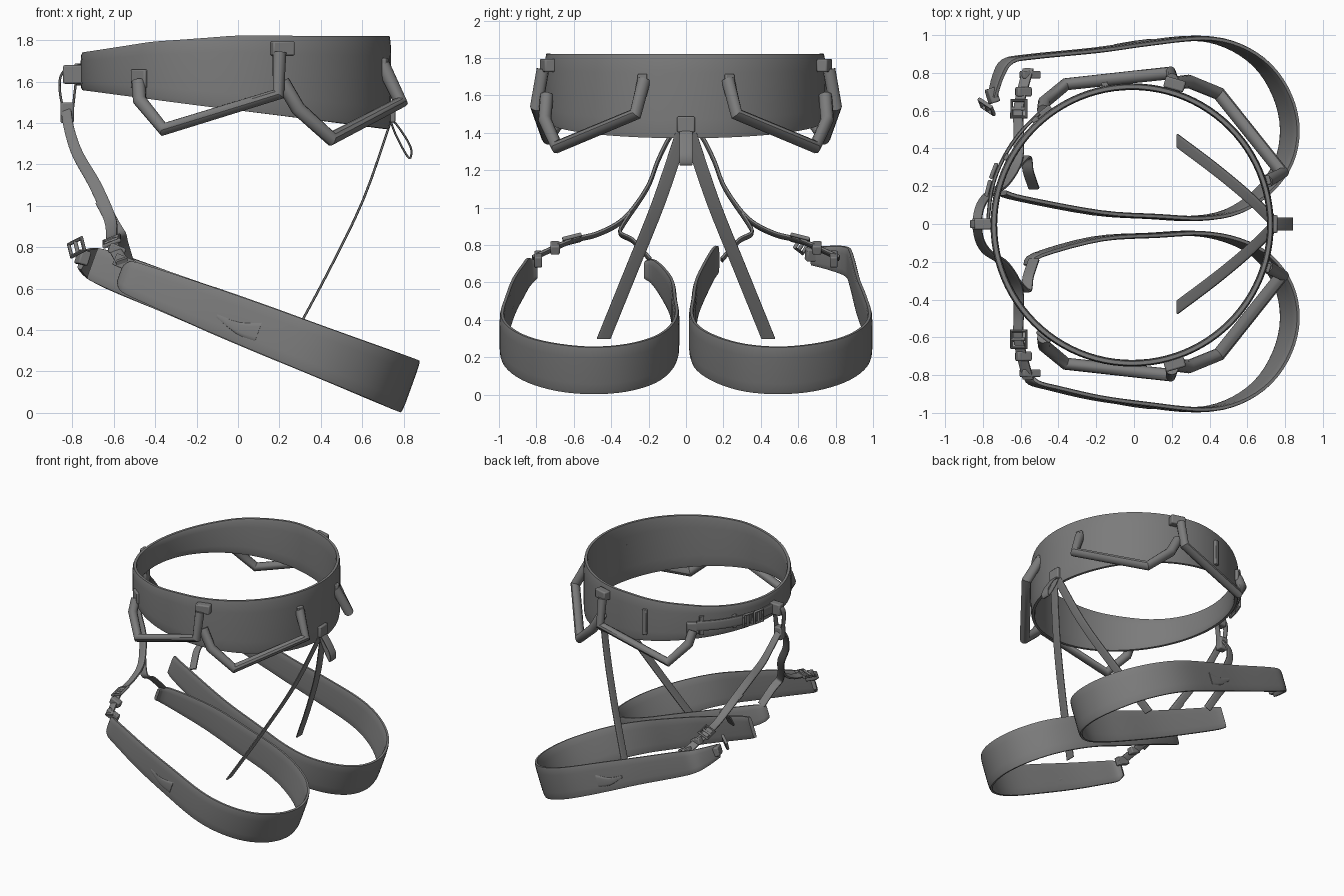
import bpy, bmesh, math
from mathutils import Vector, Matrix

if "Cube" in bpy.data.objects:
    bpy.data.objects.remove(bpy.data.objects["Cube"])

DARK = bpy.data.materials.new("dark_webbing")
DARK.diffuse_color = (.2, .2, .2, 1)
DARK.use_nodes = True
DARK.node_tree.nodes["Principled BSDF"].inputs["Base Color"].default_value = DARK.diffuse_color


def finish(ob):
    bpy.ops.object.select_all(action='DESELECT')
    bpy.context.view_layer.objects.active = ob
    ob.select_set(True)
    ob.data.materials.clear()
    ob.data.materials.append(DARK)
    bpy.ops.object.shade_smooth_by_angle(angle=math.radians(40))
    return ob


def spline(pts, closed, n):
    """Catmull-Rom through points of any dimension"""
    out, m = [], len(pts)
    for i in range(m if closed else m - 1):
        if closed:
            a, b, c, d = (pts[(i + k) % m] for k in (-1, 0, 1, 2))
        else:
            a, b, c, d = (pts[min(max(i + k, 0), m - 1)] for k in (-1, 0, 1, 2))
        for j in range(n):
            t = j / n
            out.append(0.5 * (2 * b + (c - a) * t + (2 * a - 5 * b + 4 * c - d) * t * t
                              + (3 * b - a - 3 * c + d) * t ** 3))
    return out if closed else out + [pts[-1]]


def ribbon(name, pts, thick, wdir, closed=False, n=6, sides=12):
    """Webbing swept along (x, y, z, width) points, wide along wdir"""
    path = spline([Vector(p) for p in pts], closed, n)
    w = Vector(wdir).normalized()
    bm, rings, m = bmesh.new(), [], len(path)
    for i, p in enumerate(path):
        nxt = path[(i + 1) % m] if closed else path[min(i + 1, m - 1)]
        prv = path[i - 1] if closed else path[max(i - 1, 0)]
        nrm = (nxt - prv).to_3d().cross(w).normalized()
        ring = []
        for k in range(sides):
            a = 2 * math.pi * (k + 0.5) / sides
            u, v = (math.copysign(abs(f) ** 0.45, f) for f in (math.cos(a), math.sin(a)))
            ring.append(bm.verts.new(p.to_3d() + w * u * p[3] / 2 + nrm * v * thick / 2))
        rings.append(ring)
    for i in range(m if closed else m - 1):
        r, q = rings[i], rings[(i + 1) % m]
        for k in range(sides):
            bm.faces.new((r[k], r[(k + 1) % sides], q[(k + 1) % sides], q[k]))
    if not closed:
        bm.faces.new(rings[0])
        bm.faces.new(rings[-1])
    bmesh.ops.recalc_face_normals(bm, faces=bm.faces)
    me = bpy.data.meshes.new(name)
    bm.to_mesh(me)
    bm.free()
    ob = bpy.data.objects.new(name, me)
    bpy.context.collection.objects.link(ob)
    return finish(ob)


def tube(name, pts, r, closed=False):
    cu = bpy.data.curves.new(name, 'CURVE')
    cu.dimensions, cu.bevel_depth, cu.bevel_resolution, cu.use_fill_caps = '3D', r, 3, True
    sp = cu.splines.new('POLY')
    sp.points.add(len(pts) - 1)
    for q, p in zip(sp.points, pts):
        q.co = (*p, 1)
    sp.use_cyclic_u = closed
    ob = bpy.data.objects.new(name, cu)
    bpy.context.collection.objects.link(ob)
    bpy.ops.object.select_all(action='DESELECT')
    bpy.context.view_layer.objects.active = ob
    ob.select_set(True)
    bpy.ops.object.convert(target='MESH')
    return finish(bpy.context.object)


def box(name, loc, size, ang=0, tilt=0):
    """Bevelled block turned by ang about z, after a tilt about y"""
    bpy.ops.mesh.primitive_cube_add(size=1)
    ob = bpy.context.object
    ob.name = name
    ob.data.transform(Matrix.Diagonal((*size, 1)))
    ob.matrix_world = (Matrix.Translation(loc) @ Matrix.Rotation(ang, 4, 'Z')
                       @ Matrix.Rotation(tilt, 4, 'Y'))
    b = ob.modifiers.new('bevel', 'BEVEL')
    b.width, b.segments = min(size) * 0.15, 2
    return finish(ob)


def buckle(name, loc, along, up, w=0.08, h=0.07):
    """Rectangular frame with a centre bar"""
    c, a, u = Vector(loc), Vector(along).normalized() * w / 2, Vector(up).normalized() * h / 2
    tube(name + "_frame", [c - a - u, c + a - u, c + a + u, c - a + u], 0.011, True)
    tube(name + "_bar", [c - u, c + u], 0.01)


def lerp(table, x):
    for (x0, y0), (x1, y1) in zip(table, table[1:]):
        if x <= x1:
            return y0 + (y1 - y0) * max(0, (x - x0) / (x1 - x0))
    return table[-1][1]


# waist belt, deeper at the back
TOP = [(-.75, 1.74), (-.4, 1.795), (0, 1.825), (.8, 1.825)]
BOT = [(-.75, 1.56), (-.2, 1.485), (.2, 1.435), (.75, 1.365)]
belt = []
for i in range(32):
    a = 2 * math.pi * i / 32
    x, y = .732 * math.cos(a), .732 * math.sin(a)
    t, b = lerp(TOP, x), lerp(BOT, x)
    belt.append((x - .01, y - .005, (t + b) / 2, t - b))
ribbon("waist_belt", belt, .036, (0, 0, 1), True, 3)

# waist strap, its keepers and buckle on the +y front
def on_belt(deg, r=.765):
    a = math.radians(deg)
    return (r * math.cos(a) - .01, r * math.sin(a), 1.635)

ribbon("waist_strap", [(*on_belt(d), .075) for d in (130, 142, 154, 166, 180)], .02, (0, 0, 1))
for d, h in ((101, .2), (133, .15), (152, .1)):
    box("strap_keeper", on_belt(d, .75), (.03, .035, h), math.radians(d))
for d in (159, 166):
    a = math.radians(d)
    buckle("waist_buckle", on_belt(d, .785), (-math.sin(a), math.cos(a), 0), (0, 0, 1), .075, .09)

# tie-in block and belay loop
box("tie_in_block", (-.79, 0, 1.635), (.11, .06, .09))
ribbon("belay_loop", [(x, 0, z, .045) for x, z in
       ((-.81, 1.67), (-.855, 1.63), (-.86, 1.55), (-.835, 1.44), (-.805, 1.44), (-.79, 1.54), (-.785, 1.62))],
       .012, (0, 1, 0), True)
box("belay_keeper", (-.825, 0, 1.45), (.065, .06, .1))

# leg loops: padded bands in a tilted plane; the two front ends differ per side
SLOPE = .388
def leg_z(x):
    return .13 + SLOPE * (.825 - x)

CORE = [(-.2, .06, .21), (.1, .04, .235), (.33, .03, .245), (.52, .065, .255), (.68, .17, .265),
        (.79, .32, .27), (.825, .5, .27), (.785, .68, .27), (.68, .84, .26), (.52, .945, .25),
        (.33, .983, .24), (.05, .955, .225), (-.2, .92, .205)]
ENDS = {1: ([(-.70, .165, .16), (-.6, .135, .18)], [(-.55, .885, .19), (-.67, .86, .17), (-.72, .78, .14), (-.75, .67, .1)]),
        -1: ([(-.56, .22, .1), (-.51, .165, .15)], [(-.42, .87, .18), (-.53, .84, .16), (-.56, .80, .1)])}
for s in (1, -1):
    pts = [(x, s * (y + (.02 if s < 0 and y < .1 else 0)), leg_z(x), w) for x, y, w in ENDS[s][0] + CORE + ENDS[s][1]]
    ribbon("leg_loop", pts, .028, (.34, 0, .94), n=4)
    # stitched fold on the outer thigh
    ribbon("leg_fold", [(-.1, s * .937, leg_z(-.1) - .02, .02), (0, s * .954, leg_z(0) - .04, .06),
                        (.1, s * .966, leg_z(.1) - .02, .1)], .03, (.34, 0, .94), n=3)

    # front leg strap and its inner branch
    ribbon("front_strap", [(x, s * y, z, w) for x, y, z, w in
           ((-.83, .02, 1.46, .05), (-.815, .09, 1.37, .05), (-.775, .15, 1.25, .055), (-.69, .21, 1.1, .06),
            (-.62, .33, .94, .06), (-.61, .47, .86, .055), (-.61, .62, .82, .055), (-.56, .82, .73, .06))],
           .02, (1, 0, .35))
    ribbon("inner_branch", [(x, s * y, z, .06) for x, y, z in
           ((-.66, .26, 1.02), (-.6, .335, .91), (-.57, .35, .86), (-.56, .28, .82), (-.53, .19, .72))],
           .018, (1, 0, .35))
    buckle("leg_buckle", (-.61, s * .61, .83), (0, 1, -.25 * s), (1, 0, .4), .09, .08)
    box("leg_buckle_block", (-.585, s * .7, .785), (.08, .05, .05), 0, .4)
    box("leg_strap_keeper", (-.55, s * .79, .725), (.1, .04, .06), 0, .4)

    # rear risers, flat webbing
    ribbon("rear_riser", [(.735, s * .02, 1.40, .075), (.605, s * .145, 1.03, .075),
                          (.43, s * .29, .67, .075), (.23, s * .44, .30, .075)], .012, (0, 1, 0), n=4)

    # angular gear loops
    tube("front_gear_loop", [(-.48, s * .6, 1.6), (-.475, s * .645, 1.51), (-.36, s * .74, 1.37),
                             (.195, s * .80, 1.54), (.2, s * .765, 1.74)], .034)
    tube("rear_gear_loop", [(.215, s * .745, 1.6), (.29, s * .755, 1.47), (.45, s * .69, 1.325),
                            (.785, s * .27, 1.5), (.70, s * .225, 1.68)], .036)
    box("front_gear_tab", (-.47, s * .585, 1.615), (.09, .05, .09), s * math.radians(38))
    box("middle_gear_tab", (.215, s * .74, 1.76), (.11, .06, .07), -s * math.radians(16))
    box("rear_gear_tab", (.7, s * .23, 1.68), (.045, .05, .07), s * math.radians(17))

# haul loop and tab at the back
box("haul_tab", (.735, 0, 1.445), (.05, .095, .085))
ribbon("haul_loop", [(x, 0, z, .07) for x, z in
       ((.74, 1.42), (.79, 1.36), (.835, 1.28), (.83, 1.23), (.80, 1.27), (.755, 1.36))],
       .01, (0, 1, 0), True)

# spare buckle on the free +y leg end
buckle("free_buckle", (-.78, .62, .8), (.6, -.4, .3), (-.2, .5, .8), .08, .07)
box("free_strap_end", (-.75, .68, .75), (.05, .08, .07), .3, .3)
